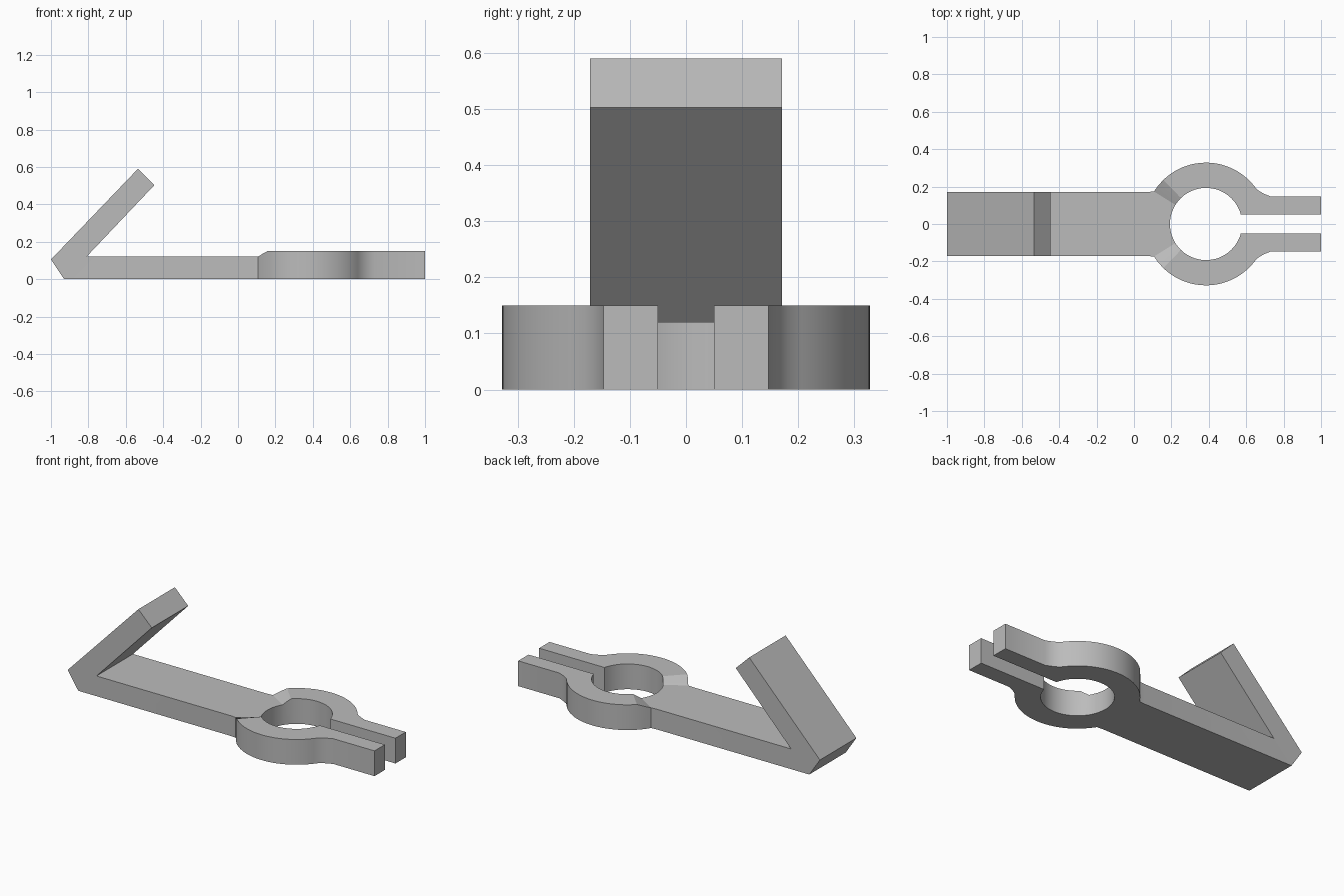
import bpy, bmesh, math

cube = bpy.data.objects.get("Cube")
if cube:
    bpy.data.objects.remove(cube, do_unlink=True)

CX, R_IN, R_OUT = 0.385, 0.193, 0.328   # clamp ring
LOW, HIGH = 0.12, 0.15                  # arm and clamp heights
ARM_X, ARM_Y, GAP = 0.07, 0.171, 0.05   # arm end, half width, half jaw gap

bm = bmesh.new()


def polar(r, deg):
    a = math.radians(deg)
    return CX + r * math.cos(a), r * math.sin(a)


def face(points):
    bm.faces.new([bm.verts.new(p) for p in points])


def bridge(a, b, skip=()):
    """Join two matching closed sections, leaving out the numbered sides."""
    n = len(a)
    for i in range(n):
        if i not in skip:
            j = (i + 1) % n
            face([a[i], a[j], b[j], b[i]])


def section(inner, outer, h):
    return [(*outer, 0), (*outer, h), (*inner, h), (*inner, 0)]


# Root of the clamp, where the flat arm meets the round hole
arm_ys = [0, 0.06, 0.12, ARM_Y]
root = [section(polar(R_IN, 180 - 9 * i), (ARM_X, y), LOW)
        for i, y in enumerate(arm_ys)]
for a, b in zip(root, root[1:]):
    bridge(a, b, skip=(0,))

# Ramp up to the full clamp height, then the ring
ring = [root[-1]]
for deg, t in ((148, 0), (141, 0.5), (134, 1)):
    ring.append(section(polar(R_IN, deg), polar(R_OUT, deg), LOW + t * (HIGH - LOW)))
STEPS = 22
for i in range(1, STEPS + 1):
    t = i / STEPS
    ring.append(section(polar(R_IN, 134 - 119 * t), polar(R_OUT, 134 - 95 * t), HIGH))

# Straight jaw with a soft shoulder
for x, y in ((0.66, 0.182), (0.69, 0.164), (0.73, 0.147), (1, 0.147)):
    ring.append(section((x, GAP), (x, y), HIGH))
for a, b in zip(ring, ring[1:]):
    bridge(a, b)
face(ring[-1])

# Arm with the bent hook
profile = [(ARM_X, 0), (-0.93, 0), (-1, 0.105), (-0.535, 0.59),
           (-0.447, 0.503), (-0.81, LOW), (ARM_X, LOW)]
slices = [[(x, y, z) for x, z in profile] for y in arm_ys]
for a, b in zip(slices, slices[1:]):
    bridge(a, b, skip=(len(profile) - 1,))
face(slices[-1])

# Mirror to the other side and weld
bmesh.ops.remove_doubles(bm, verts=bm.verts, dist=0.0005)
copy = bmesh.ops.duplicate(bm, geom=bm.verts[:] + bm.edges[:] + bm.faces[:])["geom"]
for v in copy:
    if isinstance(v, bmesh.types.BMVert):
        v.co.y = -v.co.y
bmesh.ops.remove_doubles(bm, verts=bm.verts, dist=0.0005)
bmesh.ops.recalc_face_normals(bm, faces=bm.faces)

mesh = bpy.data.meshes.new("clamp_with_hook")
bm.to_mesh(mesh)
bm.free()
clamp = bpy.data.objects.new("clamp_with_hook", mesh)
bpy.context.collection.objects.link(clamp)

# Plain grey material
grey = bpy.data.materials.new("plain_grey")
grey.use_nodes = True
colour = (0.5, 0.5, 0.5, 1)
grey.diffuse_color = colour
grey.node_tree.nodes["Principled BSDF"].inputs["Base Color"].default_value = colour
mesh.materials.append(grey)

bpy.ops.object.select_all(action="DESELECT")
clamp.select_set(True)
bpy.context.view_layer.objects.active = clamp
bpy.ops.object.shade_smooth_by_angle(angle=math.radians(25))
